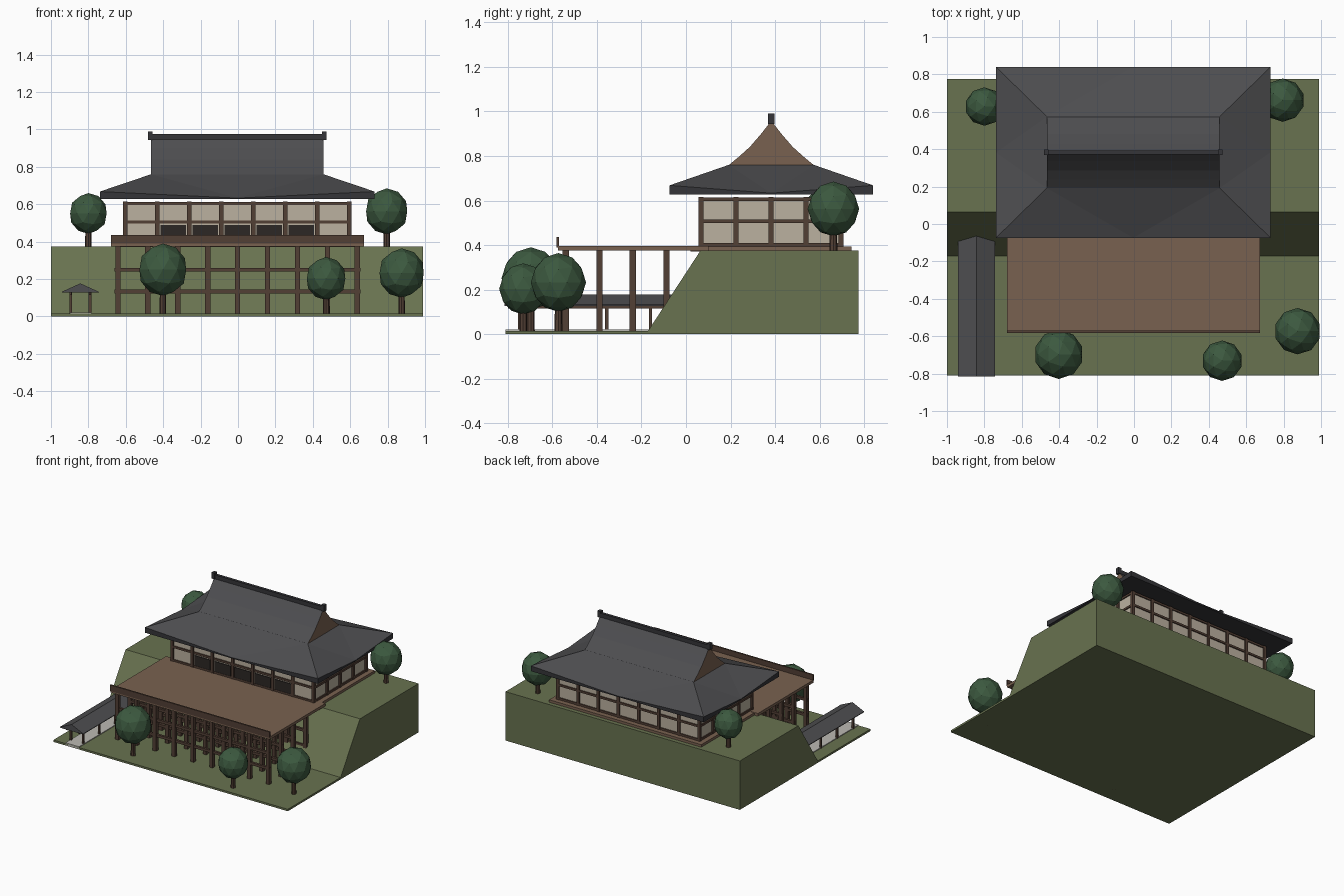
import bpy, bmesh
from mathutils import Matrix, Vector

if "Cube" in bpy.data.objects:
    bpy.data.objects.remove(bpy.data.objects["Cube"])

CX, MY = -0.004, 0.383   # building centre


def mat(name, r, g, b):
    m = bpy.data.materials.new(name)
    m.diffuse_color = (r, g, b, 1)
    m.use_nodes = True
    m.node_tree.nodes["Principled BSDF"].inputs["Base Color"].default_value = m.diffuse_color
    return m


GRASS = mat("grass", 0.14, 0.17, 0.08)
WOOD = mat("dark_wood", 0.085, 0.05, 0.035)
DECK = mat("deck_wood", 0.19, 0.12, 0.08)
TILE = mat("roof_tile", 0.075, 0.075, 0.08)
RIDGE = mat("ridge_tile", 0.035, 0.035, 0.04)
PLASTER = mat("plaster", 0.5, 0.44, 0.35)
DOOR = mat("door", 0.025, 0.02, 0.018)
STONE = mat("stone", 0.5, 0.49, 0.45)
LEAF = mat("leaves", 0.045, 0.1, 0.05)


def finish(name, bm, *mats):
    bmesh.ops.recalc_face_normals(bm, faces=bm.faces)
    me = bpy.data.meshes.new(name)
    bm.to_mesh(me)
    bm.free()
    for m in mats:
        me.materials.append(m)
    ob = bpy.data.objects.new(name, me)
    bpy.context.collection.objects.link(ob)
    return ob


def boxes(name, material, spans):
    """One object from many boxes, each (x0, x1, y0, y1, z0, z1)."""
    bm = bmesh.new()
    for x0, x1, y0, y1, z0, z1 in spans:
        mx = Matrix.Translation(((x0 + x1) / 2, (y0 + y1) / 2, (z0 + z1) / 2)) \
            @ Matrix.Diagonal((x1 - x0, y1 - y0, z1 - z0, 1))
        bmesh.ops.create_cube(bm, size=1, matrix=mx)
    return finish(name, bm, material)


def prism(name, pts, axis, a, b, *mats):
    """Extrude a profile along x (points y,z) or y (points x,z); end caps use the last material."""
    bm = bmesh.new()
    place = (lambda p, t: (t, p[0], p[1])) if axis == 'x' else (lambda p, t: (p[0], t, p[1]))
    r0 = [bm.verts.new(place(p, a)) for p in pts]
    r1 = [bm.verts.new(place(p, b)) for p in pts]
    n = len(pts)
    for i in range(n):
        j = (i + 1) % n
        bm.faces.new((r0[i], r0[j], r1[j], r1[i]))
    for ring in (r0, r1):
        bm.faces.new(ring).material_index = len(mats) - 1
    return finish(name, bm, *mats)


# Ground and hillside
boxes("ground", GRASS, [(-1, 0.99, -0.81, 0.775, 0, 0.015)])
prism("hill", [(-0.175, 0.0), (-0.17, 0.015), (0.065, 0.375), (0.775, 0.375), (0.775, 0)],
      'x', -1, 0.99, GRASS)

# Stage: deck, front parapet, columns and cross beams
boxes("stage_deck", DECK, [(-0.68, 0.673, -0.575, 0.1, 0.375, 0.396)])
boxes("stage_rail", WOOD, [(-0.68, 0.673, -0.582, -0.57, 0.39, 0.436)])
rows = [-0.54, -0.389, -0.239, -0.088]
cols = [-0.642 + 0.16 * i for i in range(9)]
boxes("stage_columns", WOOD, [(x - .014, x + .014, y - .014, y + .014, 0.01, 0.376)
                              for x in cols for y in rows])
boxes("stage_beams", WOOD, [(-0.66, 0.654, y - .009, y + .009, z - .01, z + .01)
                            for y in rows for z in (0.133, 0.25)])

# Hall: floor, plaster walls, timber frame and doors
X0, X1, Y0, Y1 = -0.603, 0.595, 0.067, 0.697
boxes("hall_floor", DECK, [(-0.65, 0.642, 0.02, 0.743, 0.372, 0.394)])
boxes("hall_walls", PLASTER, [(X0, X1, Y0, Y1, 0.39, 0.612)])
px = [X0 + (X1 - X0) * i / 7 for i in range(8)]
py = [Y0 + (Y1 - Y0) * i / 4 for i in range(5)]
spots = [(x, y) for x in px for y in (Y0, Y1)] + [(x, y) for x in (X0, X1) for y in py[1:-1]]
boxes("hall_posts", WOOD, [(x - .011, x + .011, y - .011, y + .011, 0.39, 0.615) for x, y in spots])
rails = []
for z in (0.402, 0.506, 0.605):
    rails += [(X0, X1, y - .008, y + .008, z - .008, z + .008) for y in (Y0, Y1)]
    rails += [(x - .008, x + .008, Y0, Y1, z - .008, z + .008) for x in (X0, X1)]
boxes("hall_rails", WOOD, rails)
boxes("hall_doors", DOOR, [(a + .018, b - .018, Y0 - .006, Y0 + .01, 0.394, 0.488)
                           for a, b in list(zip(px, px[1:]))[1:6]])

# Lower roof: hipped skirt with upturned corners over a flat soffit
bm = bmesh.new()
signs = [(-1, -1), (1, -1), (1, 1), (-1, 1)]
ring = lambda hx, hy, z: [bm.verts.new((CX + sx * hx, MY + sy * hy, z)) for sx, sy in signs]
low, tip, top = ring(0.734, 0.457, 0.627), ring(0.734, 0.457, 0.668), ring(0.462, 0.191, 0.76)
for i in range(4):
    j = (i + 1) % 4
    c = (tip[i].co + tip[j].co) / 2
    m = bm.verts.new((c.x, c.y, 0.633))
    for f in ((tip[i], m, top[i]), (m, tip[j], top[j]), (m, top[j], top[i])):
        bm.faces.new(f)
    bm.faces.new((low[i], low[j], tip[j], m, tip[i])).material_index = 1
bm.faces.new(low).material_index = 1
bm.faces.new(top)
finish("lower_roof", bm, TILE, RIDGE)

# Upper roof: concave gable with timber ends, ridge and end caps
half = [(-0.191, 0.759), (-0.145, 0.797), (-0.097, 0.84), (-0.045, 0.9)]
profile = [(MY + y, z) for y, z in half] + [(MY, 0.958)] + [(MY - y, z) for y, z in half[::-1]]
prism("upper_roof", profile, 'x', CX - 0.462, CX + 0.462, TILE, DECK)
boxes("ridge", RIDGE, [(CX - .47, CX + .47, MY - .011, MY + .011, 0.945, 0.976)])
boxes("ridge_ends", RIDGE, [(CX + s * .465 - .013, CX + s * .465 + .013, MY - .015, MY + .015, 0.943, 0.99)
                            for s in (-1, 1)])

# Covered walkway running into the hillside
WX = -0.843
prism("walkway_roof", [(WX - .099, 0.127), (WX + .099, 0.127), (WX + .099, 0.132), (WX, 0.177),
                       (WX - .099, 0.132)], 'y', -0.815, 0.29, TILE)
boxes("walkway_floor", STONE, [(WX - .055, WX + .06, -0.81, 0.29, 0, 0.021)])
sides = (WX - .052, WX + .052)
boxes("walkway_posts", WOOD, [(x - .007, x + .007, y - .007, y + .007, 0.015, 0.128)
                              for x in sides for y in [-0.748 + 0.196 * i for i in range(6)]])
boxes("walkway_beams", WOOD, [(x - .006, x + .006, -0.8, 0.28, 0.114, 0.128) for x in sides])

# Faceted trees: x, y, trunk base, crown centre height, crown radius
trees = [(-0.402, -0.697, 0, 0.25, 0.14), (0.471, -0.731, 0, 0.203, 0.115),
         (0.875, -0.573, 0, 0.232, 0.132), (0.795, 0.662, 0.37, 0.562, 0.123),
         (-0.8, 0.628, 0.37, 0.551, 0.109)]
for k, (x, y, base, z, r) in enumerate(trees, 1):
    bm = bmesh.new()
    bmesh.ops.create_icosphere(bm, subdivisions=2, radius=r, matrix=Matrix.Translation((x, y, z))
                               @ Matrix.Diagonal((0.94, 0.94, 1, 1)))
    finish(f"tree_crown_{k}", bm, LEAF)
    bm = bmesh.new()
    h = z - base
    bmesh.ops.create_cone(bm, cap_ends=True, segments=8, radius1=0.018, radius2=0.014, depth=h,
                          matrix=Matrix.Translation((x, y, base + h / 2)))
    finish(f"tree_trunk_{k}", bm, WOOD)
